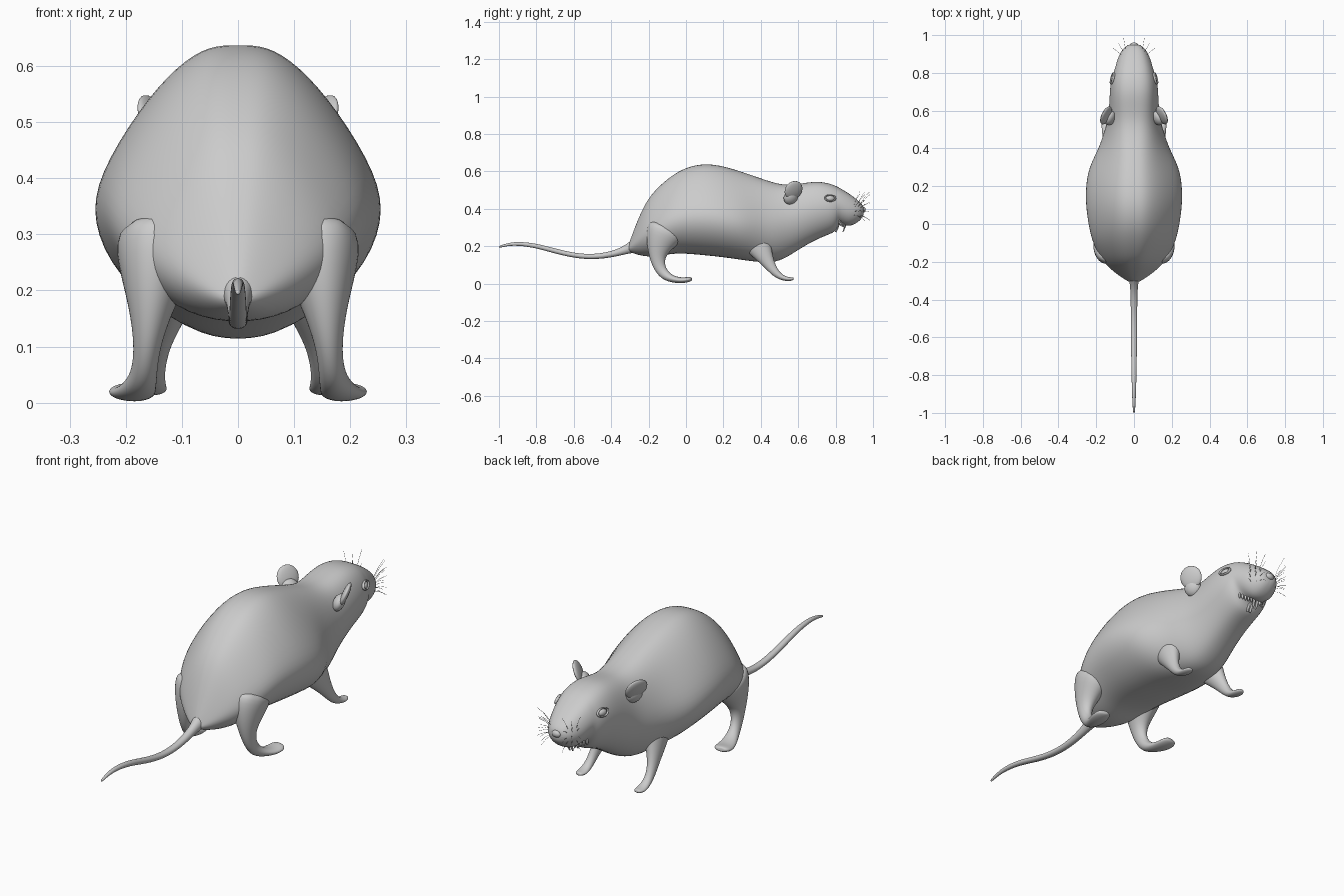
import bpy, bmesh, math, random
from mathutils import Vector, Matrix

if "Cube" in bpy.data.objects:
    bpy.data.objects.remove(bpy.data.objects["Cube"])

random.seed(4)
grey = bpy.data.materials.new("soft grey")
grey.use_nodes = True
COLOUR = (0.6, 0.6, 0.6, 1)
grey.diffuse_color = COLOUR
grey.node_tree.nodes["Principled BSDF"].inputs["Base Color"].default_value = COLOUR


def finish(name, bm, levels=0):
    """Turn a bmesh into a smooth grey object."""
    bmesh.ops.recalc_face_normals(bm, faces=bm.faces)
    mesh = bpy.data.meshes.new(name)
    bm.to_mesh(mesh)
    bm.free()
    mesh.materials.append(grey)
    mesh.shade_smooth()
    obj = bpy.data.objects.new(name, mesh)
    bpy.context.collection.objects.link(obj)
    if levels:
        mod = obj.modifiers.new("rounding", "SUBSURF")
        mod.levels = mod.render_levels = levels
    return obj


def loft(name, rings, levels=2):
    """Skin closed rings of points, closing each end with a fan."""
    bm = bmesh.new()
    loops = [[bm.verts.new(p) for p in ring] for ring in rings]
    count = len(loops[0])
    for a, b in zip(loops, loops[1:]):
        for i in range(count):
            j = (i + 1) % count
            bm.faces.new((a[i], a[j], b[j], b[i]))
    for loop in (loops[0], loops[-1]):
        tip = bm.verts.new(sum((v.co for v in loop), Vector()) / count)
        for i in range(count):
            bm.faces.new((loop[i], loop[(i + 1) % count], tip))
    return finish(name, bm, levels)


def tube(name, path, sx=1, sides=10):
    """Sweep an ellipse along (x, y, z, half width, half depth) stations."""
    points = [Vector((sx * p[0], p[1], p[2])) for p in path]
    rings = []
    for i, (p, c) in enumerate(zip(path, points)):
        along = (points[min(i + 1, len(points) - 1)] - points[max(i - 1, 0)]).normalized()
        side = Vector((1, 0, 0))
        side = (side - along * side.dot(along)).normalized()
        up = along.cross(side)
        angles = [math.tau * k / sides for k in range(sides)]
        rings.append([c + side * p[3] * math.cos(a) + up * p[4] * math.sin(a) for a in angles])
    return loft(name, rings)


def ellipsoid(name, centre, radii, turn=Matrix()):
    bm = bmesh.new()
    place = Matrix.Translation(centre) @ turn @ Matrix.Diagonal((*radii, 1))
    bmesh.ops.create_uvsphere(bm, u_segments=20, v_segments=12, radius=1, matrix=place)
    return finish(name, bm)


# Body and head: stations of (y, bottom, top, half width)
STATIONS = [
    (-.31, .175, .20, .02), (-.285, .16, .27, .065), (-.22, .14, .435, .15),
    (-.15, .14, .515, .195), (-.08, .155, .575, .225), (0, .155, .622, .242),
    (.1, .145, .643, .256), (.2, .135, .628, .256), (.3, .12, .597, .24),
    (.4, .108, .562, .187), (.48, .108, .535, .16), (.55, .143, .525, .138),
    (.62, .19, .535, .13), (.7, .235, .548, .127), (.77, .262, .535, .12),
    (.805, .28, .52, .107), (.82, .325, .512, .1), (.87, .3, .483, .088),
    (.92, .325, .445, .066), (.95, .36, .415, .035),
]
# Half sections from spine to belly: (share of width, share of height)
TRUNK = [(0, 1), (.2, 1), (.42, .93), (.68, .78), (.98, .53), (1.02, .37), (.87, .2), (.5, .04), (0, 0)]
HEAD = [(0, 1), (.3, 1), (.62, .95), (.86, .82), (1.03, .6), (1, .38), (.8, .18), (.45, .03), (0, 0)]


def body_ring(y, low, high, width):
    t = min(max((y - .3) / .3, 0), 1)
    half = [Vector(a).lerp(Vector(b), t) for a, b in zip(TRUNK, HEAD)]
    right = [Vector((width * q.x, y, low + (high - low) * q.y)) for q in half]
    left = [Vector((-p.x, p.y, p.z)) for p in right[-2:0:-1]]
    return right + left


loft("body", [body_ring(*s) for s in STATIONS])

# Tail
tube("tail", [
    (0, -.25, .21, .045, .05), (0, -.3, .19, .024, .028), (0, -.37, .162, .019, .018),
    (0, -.47, .143, .018, .015), (0, -.57, .145, .017, .014), (0, -.68, .168, .016, .014),
    (0, -.8, .203, .014, .013), (0, -.9, .215, .011, .011), (0, -.96, .208, .008, .008),
    (0, -1, .195, .005, .005),
])

HIND = [
    (.145, -.1, .3, .085, .12), (.15, -.14, .22, .062, .085), (.157, -.155, .15, .036, .048),
    (.163, -.145, .09, .023, .034), (.168, -.115, .045, .025, .029), (.178, -.07, .022, .034, .02),
    (.188, -.02, .016, .043, .016), (.195, .015, .022, .04, .015), (.198, .03, .025, .024, .01),
]
FORE = [
    (.105, .36, .26, .06, .1), (.125, .4, .18, .045, .065), (.14, .435, .12, .027, .038),
    (.147, .46, .08, .021, .027), (.15, .49, .045, .02, .02), (.15, .525, .027, .024, .014),
    (.15, .555, .023, .025, .011), (.15, .575, .026, .015, .008),
]

for sx, side in ((1, "left"), (-1, "right")):
    tube(side + "_hind_leg", HIND, sx)
    tube(side + "_fore_leg", FORE, sx)

    # Ear: thin leaning shell with a rounded rim and a narrow root
    turn = Matrix.Rotation(sx * .45, 4, "Z") @ Matrix.Rotation(sx * .4, 4, "Y")
    ellipsoid(side + "_ear", (sx * .148, .575, .5), (.014, .052, .052), turn)
    ellipsoid(side + "_ear_root", (sx * .125, .56, .46), (.025, .04, .04), turn)

    # Eye: ball inside a lid ring
    eye = Vector((sx * .109, .77, .455))
    facing = Matrix.Rotation(sx * .25, 4, "Z") @ Matrix.Rotation(-sx * .3, 4, "Y")
    ellipsoid(side + "_eye", eye, (.013, .024, .015), facing)
    bm = bmesh.new()
    rim = 16
    grid = []
    for i in range(rim):
        a = math.tau * i / rim
        grid.append([])
        for k in range(6):
            b = math.tau * k / 6
            reach = 1 + .2 * math.cos(b)
            p = Vector((.007 * math.sin(b), .029 * reach * math.cos(a), .018 * reach * math.sin(a)))
            grid[i].append(bm.verts.new(eye + facing.to_3x3() @ (p + Vector((sx * .006, 0, 0)))))
    for i in range(rim):
        a, b = grid[i], grid[(i + 1) % rim]
        for k in range(6):
            n = (k + 1) % 6
            bm.faces.new((a[k], a[n], b[n], b[k]))
    finish(side + "_eyelid", bm, 1)

    # Whiskers: hair-thin curves fanning from the muzzle
    hairs = bpy.data.curves.new(side + "_whiskers", "CURVE")
    hairs.dimensions = "3D"
    hairs.bevel_depth = .0007
    hairs.bevel_resolution = 0
    hairs.materials.append(grey)
    for k in range(12):
        u, v = k % 4 / 3, k // 4 / 2
        root = Vector((sx * (.045 + .02 * v), .925 - .03 * v, .365 + .05 * u))
        tip = root + Vector((sx * (.01 + .035 * v), .06 - .025 * v, -.02 + .09 * u))
        tip.z += random.uniform(-.012, .012)
        spline = hairs.splines.new("POLY")
        spline.points.add(2)
        bend = root.lerp(tip, .5) + Vector((0, 0, .006))
        for point, co in zip(spline.points, (root, bend, tip)):
            point.co = (*co, 1)
    obj = bpy.data.objects.new(side + "_whiskers", hairs)
    bpy.context.collection.objects.link(obj)

    # Teeth: long incisors, then small ones running back along the lip
    tube(side + "_upper_incisor", [
        (.009, .853, .33, .008, .006), (.009, .85, .3, .008, .005), (.008, .838, .275, .006, .003)], sx, 6)
    tube(side + "_lower_incisor", [
        (.008, .8, .275, .007, .006), (.008, .812, .3, .007, .005), (.008, .82, .325, .005, .003)], sx, 6)
    for k in range(5):
        x, y = .024 + .011 * k, .848 - .007 * k
        ellipsoid(f"{side}_tooth_{k + 1}", (sx * x, y, .312 + .004 * k), (.005, .005, .016))

# Nose pad
ellipsoid("nose", (0, .947, .395), (.022, .014, .016))
